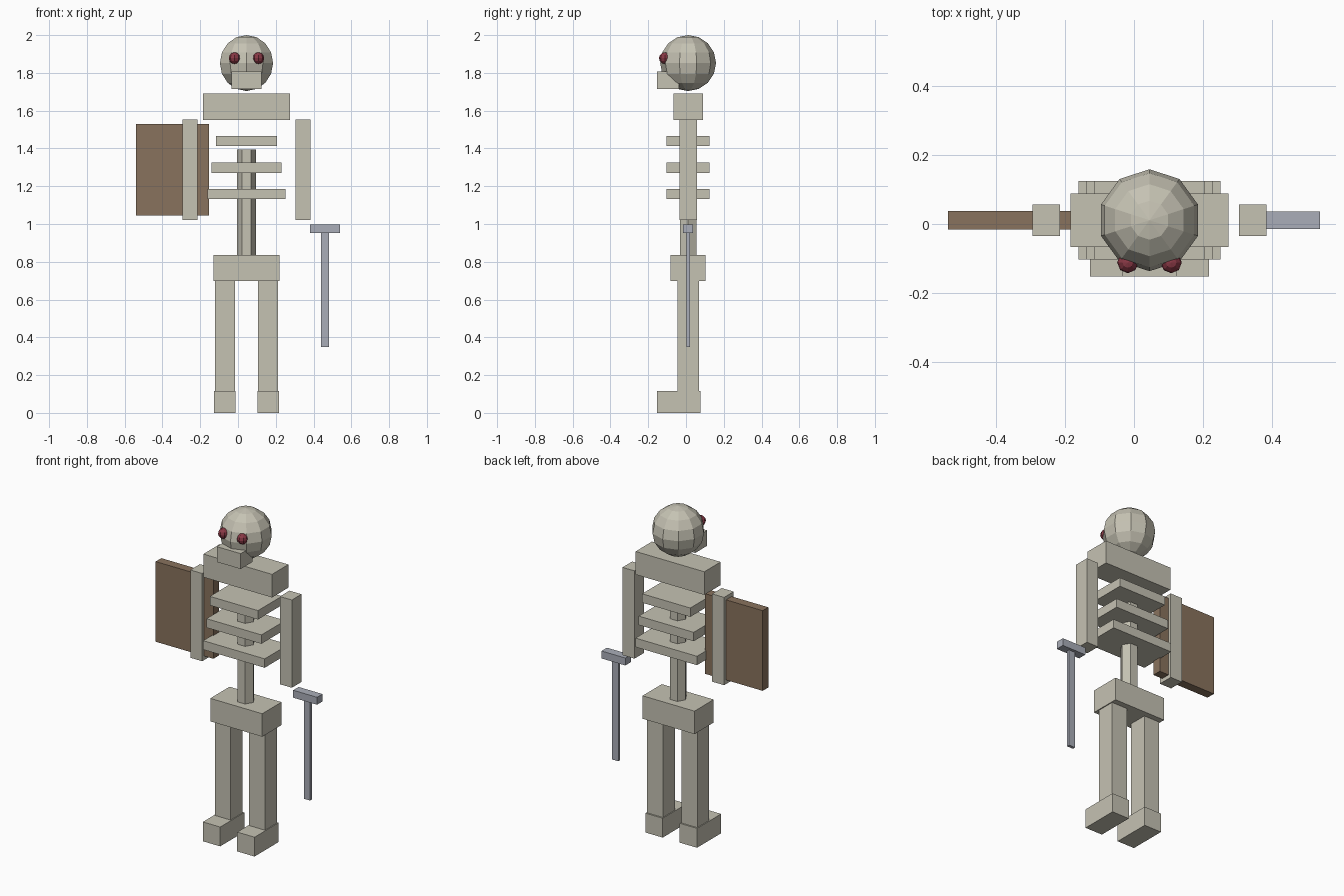
import bpy
import math

if "Cube" in bpy.data.objects:
    bpy.data.objects.remove(bpy.data.objects["Cube"])

CX, CY = 0.045, 0.011   # body centre line


def material(name, rgb):
    m = bpy.data.materials.new(name)
    m.diffuse_color = (*rgb, 1.0)
    m.use_nodes = True
    m.node_tree.nodes["Principled BSDF"].inputs["Base Color"].default_value = m.diffuse_color
    return m


BONE = material("bone", (0.56, 0.54, 0.45))
WOOD = material("brown_wood", (0.25, 0.17, 0.11))
STEEL = material("steel", (0.40, 0.42, 0.48))
RED = material("dark_red", (0.25, 0.04, 0.06))


def finish(name, mat):
    ob = bpy.context.object
    ob.name = name
    ob.data.materials.append(mat)
    return ob


def box(name, x, y, z, mat=BONE):
    """Box from (min, max) ranges on each axis."""
    bpy.ops.mesh.primitive_cube_add(
        size=1, location=[(a + b) / 2 for a, b in (x, y, z)])
    ob = finish(name, mat)
    ob.scale = [b - a for a, b in (x, y, z)]
    bpy.ops.object.transform_apply(location=False, rotation=False, scale=True)
    return ob


def around(c, half):
    return (c - half, c + half)


def ball(name, loc, r, segments, rings, mat):
    bpy.ops.mesh.primitive_uv_sphere_add(
        segments=segments, ring_count=rings, radius=r, location=loc)
    return finish(name, mat)


# Skull and jaw
ball("skull", (CX, CY, 1.852), 0.148, 10, 8, BONE)
box("jaw", around(CX, 0.08), (-0.153, -0.038), (1.715, 1.808))

# Chest, ribs, spine and pelvis
box("shoulders", around(CX, 0.23), around(CY, 0.078), (1.55, 1.69))
for i, (half, z) in enumerate([(0.161, 1.439), (0.184, 1.298), (0.206, 1.159)]):
    box(f"rib_{i + 1}", around(CX, half), around(CY, 0.114), around(z, 0.027))
bpy.ops.mesh.primitive_cylinder_add(
    vertices=6, radius=0.05, depth=0.57, location=(CX, CY, 1.11),
    rotation=(0, 0, math.radians(30)))
finish("spine", BONE)
box("pelvis", around(CX, 0.174), around(CY, 0.092), (0.698, 0.837))

# Paired parts
for side, s in (("right", -1), ("left", 1)):
    ball(f"{side}_eye", (CX + s * 0.063, -0.112, 1.878), 0.031, 8, 6, RED)
    box(f"{side}_arm", around(CX + s * 0.30, 0.04), around(CY, 0.046), (1.021, 1.552))
    leg_x = CX + s * 0.115
    box(f"{side}_leg", around(leg_x, 0.053), around(CY, 0.057), (0.115, 0.70))
    box(f"{side}_foot", around(leg_x, 0.058), (-0.153, 0.077), (0, 0.117))

# Shield
box("shield", (-0.54, -0.153), around(CY, 0.027), (1.045, 1.53), WOOD)

# Sword
box("sword_guard", (0.38, 0.54), around(CY, 0.026), (0.952, 0.997), STEEL)
box("sword_blade", around(0.46, 0.021), around(CY, 0.009), (0.35, 0.952), STEEL)
